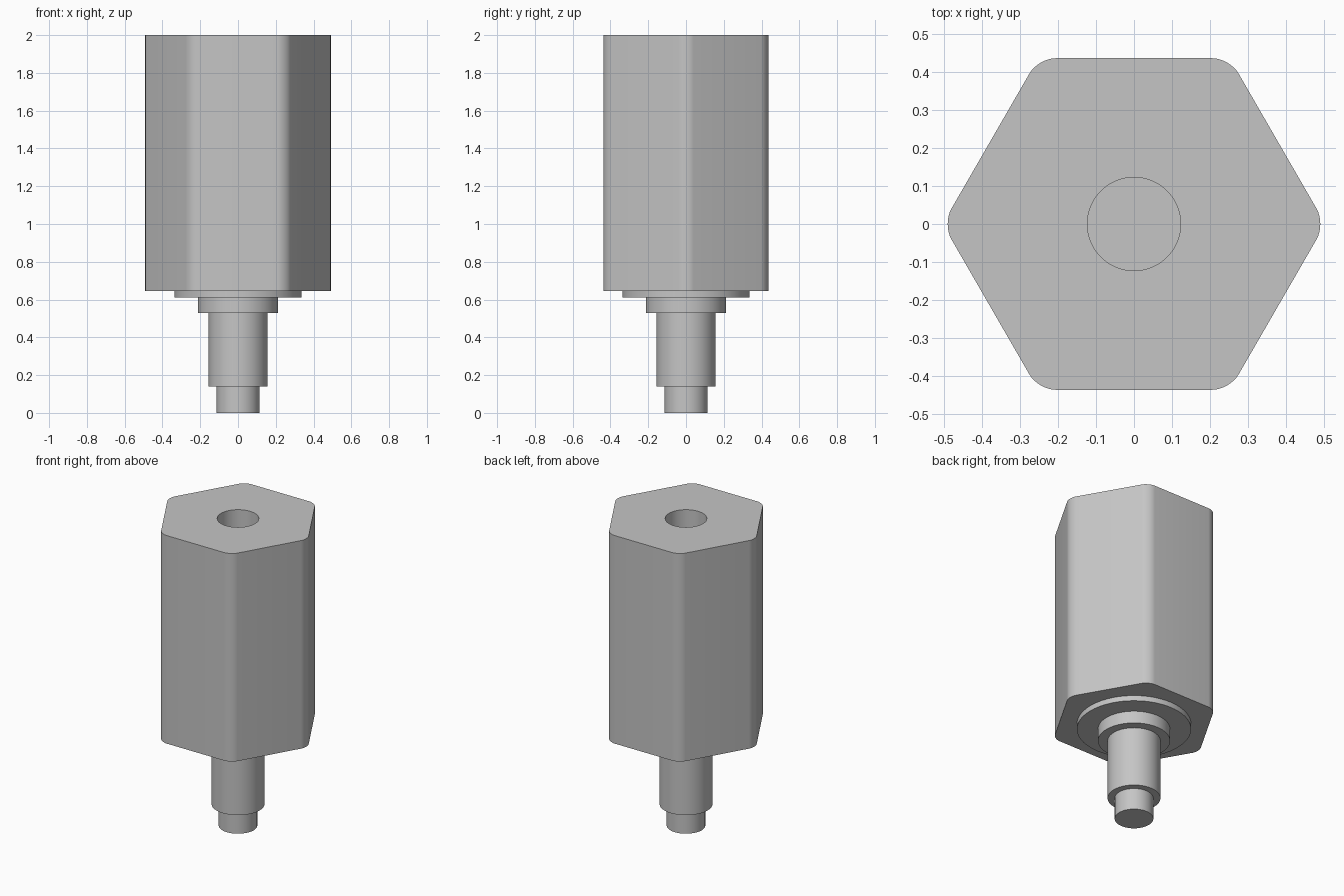
import bpy, bmesh, math

if "Cube" in bpy.data.objects:
    bpy.data.objects.remove(bpy.data.objects["Cube"])

metal = bpy.data.materials.new("light_grey_metal")
metal.diffuse_color = (0.56, 0.56, 0.56, 1)
metal.use_nodes = True
metal.node_tree.nodes["Principled BSDF"].inputs["Base Color"].default_value = metal.diffuse_color


def make_object(name, bm):
    bmesh.ops.recalc_face_normals(bm, faces=bm.faces[:])
    mesh = bpy.data.meshes.new(name)
    bm.to_mesh(mesh)
    bm.free()
    mesh.materials.append(metal)
    obj = bpy.data.objects.new(name, mesh)
    bpy.context.collection.objects.link(obj)
    return obj


def prism(bm, sides, radius, z0, z1):
    """Upright closed prism, first corner on +x."""
    ring = [bm.verts.new((radius * math.cos(math.tau * i / sides),
                          radius * math.sin(math.tau * i / sides), z0))
            for i in range(sides)]
    base = bm.faces.new(ring)
    ext = bmesh.ops.extrude_face_region(bm, geom=[base], use_keep_orig=True)
    top = [v for v in ext["geom"] if isinstance(v, bmesh.types.BMVert)]
    bmesh.ops.translate(bm, verts=top, vec=(0, 0, z1 - z0))


def smooth(obj):
    bpy.ops.object.select_all(action='DESELECT')
    obj.select_set(True)
    bpy.context.view_layer.objects.active = obj
    bpy.ops.object.shade_smooth_by_angle(angle=math.radians(30))


# Hexagonal body with rounded upright corners
APOTHEM, FILLET = 0.437, 0.08
bm = bmesh.new()
prism(bm, 6, APOTHEM / math.cos(math.pi / 6), 0.645, 2.0)
upright = [e for e in bm.edges if abs(e.verts[0].co.z - e.verts[1].co.z) > 1]
bmesh.ops.bevel(bm, geom=upright, offset=FILLET * math.tan(math.pi / 6),
                offset_type='OFFSET', segments=8, profile=0.5, affect='EDGES')
body = make_object("hex_body", bm)

# Blind hole bored from the top
bm = bmesh.new()
prism(bm, 64, 0.123, 1.25, 2.1)
cutter = make_object("bore_cutter", bm)
cutter.hide_render = True
bore = body.modifiers.new("bore", 'BOOLEAN')
bore.operation = 'DIFFERENCE'
bore.solver = 'EXACT'
bore.object = cutter
bpy.context.view_layer.objects.active = body
bpy.ops.object.modifier_apply(modifier=bore.name)
bpy.data.objects.remove(cutter)
smooth(body)

# Stepped stem under the body, turned from a profile of (radius, height)
profile = [(0, 0), (0.114, 0), (0.114, 0.14), (0.156, 0.14), (0.156, 0.53),
           (0.213, 0.53), (0.213, 0.61), (0.337, 0.61), (0.337, 0.645), (0, 0.645)]
bm = bmesh.new()
verts = [bm.verts.new((r, 0, z)) for r, z in profile]
edges = [bm.edges.new(pair) for pair in zip(verts, verts[1:])]
bmesh.ops.spin(bm, geom=verts + edges, cent=(0, 0, 0), axis=(0, 0, 1),
               angle=math.tau, steps=64)
bmesh.ops.remove_doubles(bm, verts=bm.verts[:], dist=1e-5)
smooth(make_object("stepped_stem", bm))
